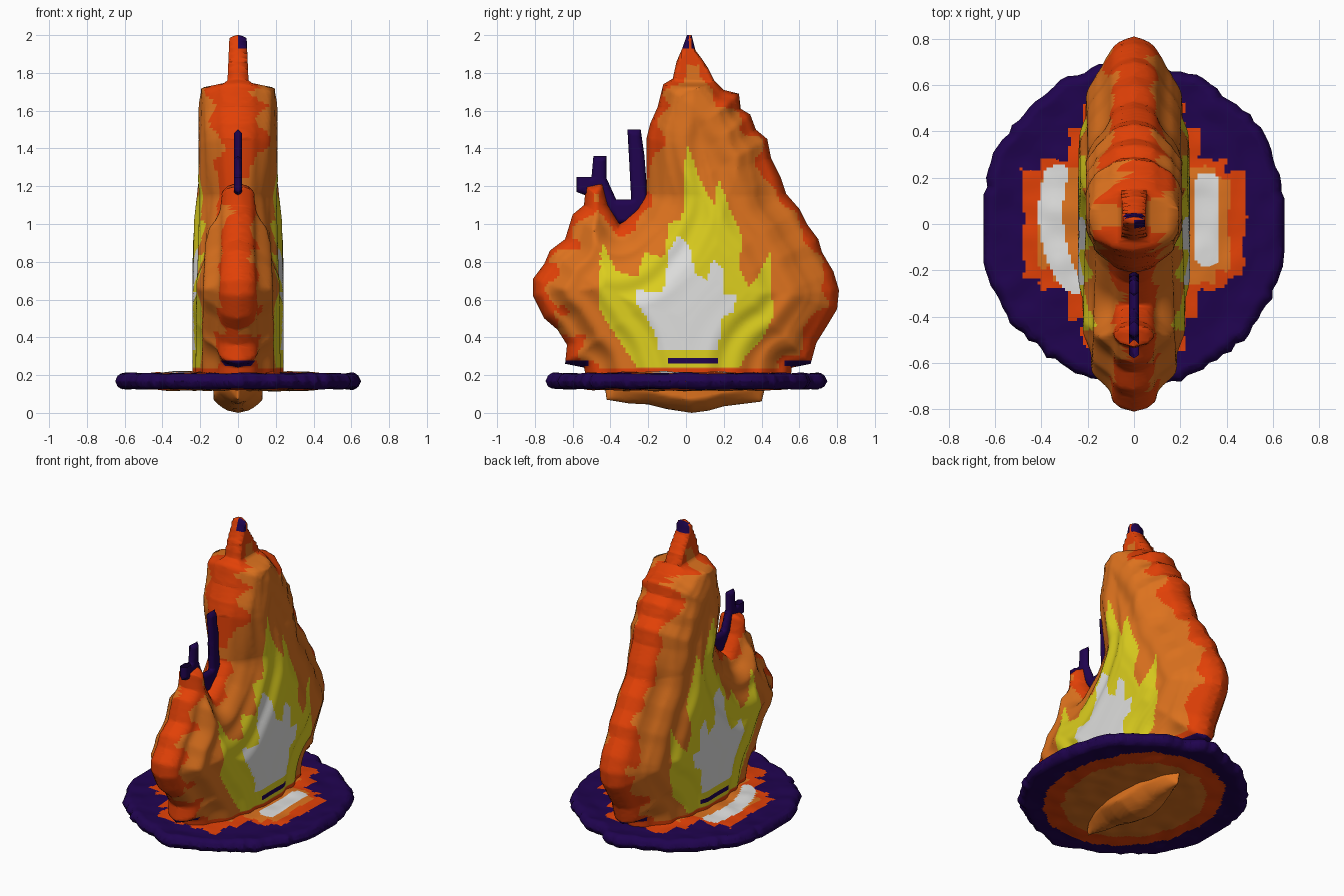
import bpy, bmesh, math
from mathutils import Vector, noise

if "Cube" in bpy.data.objects:
    bpy.data.objects.remove(bpy.data.objects["Cube"])


def material(name, rgb):
    m = bpy.data.materials.new(name)
    m.diffuse_color = (*rgb, 1)
    m.use_nodes = True
    m.node_tree.nodes["Principled BSDF"].inputs["Base Color"].default_value = m.diffuse_color
    return m


MATS = [material("orange", (0.72, 0.168, 0.013)), material("red", (0.76, 0.052, 0.002)),
        material("yellow", (0.72, 0.62, 0.013)), material("white", (0.74, 0.74, 0.73)),
        material("dark_purple", (0.014, 0.001, 0.078))]
ORANGE, RED, YELLOW, WHITE, PURPLE = range(5)


def edge_distance(u, v, line):
    best = 9
    for (ax, ay), (bx, by) in zip(line, line[1:]):
        dx, dy = bx - ax, by - ay
        t = max(0, min(1, ((u - ax) * dx + (v - ay) * dy) / (dx * dx + dy * dy)))
        best = min(best, math.hypot(u - ax - t * dx, v - ay - t * dy))
    return best


def inside(u, v, poly):
    hit = False
    for (ax, ay), (bx, by) in zip(poly, poly[1:] + poly[:1]):
        if (ay > v) != (by > v) and u < ax + (v - ay) * (bx - ax) / (by - ay):
            hit = not hit
    return hit


def interp(t, table):
    for (a, p), (b, q) in zip(table, table[1:]):
        if t <= b:
            return p + (q - p) * max(0, (t - a) / (b - a))
    return table[-1][1]


def pillow(name, line, step, place, paint):
    """Cut an outline into a fine grid and inflate it to both sides of its plane."""
    flat = bmesh.new()
    flat.faces.new([flat.verts.new((u, v, 0)) for u, v in line])
    flat.normal_update()
    bmesh.ops.triangulate(flat, faces=flat.faces[:])
    for axis in (0, 1):
        lo, hi = min(p[axis] for p in line), max(p[axis] for p in line)
        no = Vector((1 - axis, axis, 0))
        for i in range(1, int((hi - lo) / step) + 1):
            bmesh.ops.bisect_plane(flat, geom=flat.verts[:] + flat.edges[:] + flat.faces[:],
                                   plane_co=no * (lo + i * step + 0.0003), plane_no=no, dist=1e-5)
    flat.verts.index_update()
    uvd = [(v.co.x, v.co.y, edge_distance(v.co.x, v.co.y, line)) for v in flat.verts]
    bm = bmesh.new()
    front = [bm.verts.new(place(*p, 1)) for p in uvd]
    back = [front[i] if p[2] < 1e-4 else bm.verts.new(place(*p, -1)) for i, p in enumerate(uvd)]
    for f in flat.faces:
        ids = [v.index for v in f.verts]
        mid = [sum(uvd[i][k] for i in ids) / len(ids) for k in range(3)]
        for side, verts in ((1, front), (-1, back)):
            if side < 0 and all(uvd[i][2] < 1e-4 for i in ids):
                continue
            face = bm.faces.new([verts[i] for i in ids[::side]])
            face.material_index = paint(*mid, side)
            face.smooth = True
    bmesh.ops.recalc_face_normals(bm, faces=bm.faces[:])
    me = bpy.data.meshes.new(name)
    bm.to_mesh(me)
    bm.free()
    flat.free()
    for m in MATS:
        me.materials.append(m)
    ob = bpy.data.objects.new(name, me)
    bpy.context.collection.objects.link(ob)
    return ob


# Flame body: outline in (y, z), open along the bottom edge
FLAME = [(-.52, .15), (-.54, .24), (-.64, .26), (-.63, .36), (-.68, .44), (-.75, .5), (-.81, .62),
         (-.81, .71), (-.75, .79), (-.72, .86), (-.64, .92), (-.6, 1.05), (-.54, 1.1), (-.53, 1.2),
         (-.44, 1.22), (-.41, 1.1), (-.35, 1.0), (-.26, 1.08), (-.21, 1.16), (-.21, 1.45),
         (-.19, 1.53), (-.15, 1.62), (-.12, 1.74), (-.07, 1.77), (-.05, 1.86), (-.02, 1.93),
         (.005, 2.0), (.03, 2.0), (.05, 1.92), (.08, 1.88), (.12, 1.82), (.15, 1.76), (.2, 1.71),
         (.28, 1.69), (.29, 1.61), (.34, 1.58), (.37, 1.5), (.43, 1.45), (.45, 1.35), (.5, 1.25),
         (.53, 1.16), (.6, 1.08), (.64, 1.0), (.7, .92), (.72, .85), (.78, .75), (.81, .65),
         (.8, .55), (.74, .45), (.69, .37), (.66, .26), (.56, .24), (.55, .15)]
YELLOW_AREA = [(-.26, .24), (-.34, .36), (-.4, .45), (-.46, .55), (-.45, .92), (-.37, .75),
               (-.26, .72), (-.22, .85), (-.12, .82), (-.09, 1.0), (-.02, 1.03), (0, 1.44),
               (.08, 1.22), (.15, 1.1), (.17, 1.25), (.24, 1.06), (.3, .93), (.28, .78), (.33, .66),
               (.38, .72), (.45, .86), (.46, .5), (.4, .38), (.33, .32), (.28, .24)]
WHITE_AREA = [(-.15, .33), (-.16, .42), (-.26, .58), (-.26, .65), (-.12, .64), (-.09, .86),
              (-.04, .94), (.02, .88), (.05, .74), (.11, .7), (.14, .81), (.2, .76), (.2, .63),
              (.27, .62), (.25, .53), (.19, .5), (.17, .33)]
SWELL = [(0, 0), (.015, .055), (.04, .085), (.08, .105), (.16, .17), (.25, .2), (.45, .24)]


def flame_point(y, z, d, side):
    steep = interp(z, [(1.15, 1), (1.45, 1.7), (1.7, 2.6), (2, 2.6)])
    x = interp(d * steep, SWELL)
    x = min(x, interp(z, [(.9, .24), (1.15, .21), (1.3, .2), (1.72, .2), (1.75, .056), (2, .045)]))
    if y < -.38:
        x = min(x, interp(z, [(.85, .24), (1.0, .15), (1.2, .09)]))
    fold = .008 * math.sin(42 * d + 4 * z + 3 * y) * interp(d, [(0, 0), (.08, 1), (.36, 1), (.46, .1)])
    return side * max(0, x + fold * (z < 1.72)), y, z


def flame_paint(y, z, d, side):
    if z > 1.93 and (y > .024 or side > 0 and y < .012):
        return PURPLE
    if .245 < z < .275 and abs(y) > .52 or .258 < z < .285 and -.1 < y < .17:
        return PURPLE
    if inside(y, z, WHITE_AREA):
        return WHITE
    if inside(y, z, YELLOW_AREA):
        return YELLOW
    patch = noise.noise(Vector((y * 8, z * 8, side * 3)))
    low = .02 if z < .8 else 0
    return RED if d < .052 + low + .09 * patch or z < .235 or z > 1.84 else ORANGE


pillow("flame", FLAME, .014, flame_point, flame_paint)

# Dark charred sparks standing in the notch of the flame
SPARKS = [(-.58, 1.25), (-.58, 1.17), (-.45, 1.12), (-.36, 1.0), (-.31, 1.0), (-.2, 1.1), (-.22, 1.36),
          (-.24, 1.5), (-.31, 1.5), (-.3, 1.32), (-.29, 1.13), (-.37, 1.13), (-.42, 1.24),
          (-.42, 1.36), (-.49, 1.36), (-.5, 1.25)]
pillow("charred_sparks", SPARKS, .015,
       lambda y, z, d, s: (s * min(.022, d * 1.5), y, z), lambda *a: PURPLE)

# Ragged base disc, with a small bulge at the front and back
DISC = []
for i in range(120):
    a = math.tau * i / 119.1
    c, s = math.cos(a), math.sin(a)
    r = 1 + .03 * noise.noise(Vector((c * 6, s * 6, 2))) + .03 * noise.noise(Vector((c * 15, s * 15, 5)))
    ry = interp(abs(c), [(0, .745), (.1, .735), (.2, .69), (1, .69)])
    DISC.append((max(-.65, min(.65, .665 * r * c)), ry * r * s))


def disc_point(x, y, d, side):
    h = interp(d, [(0, 0), (.012, .028), (.035, .042), (.12, .036), (.3, .048)])
    bump = .009 * noise.noise(Vector((x * 9, y * 9, side))) * min(1, d / .05)
    return x, y, .168 + side * h + bump


def disc_paint(x, y, d, side):
    wob = .02 * noise.noise(Vector((x * 14, y * 14, side)))
    ax, ay = abs(x) + wob, abs(y) + wob
    if side < 0:
        r = math.hypot(x / .5, y / .58) + 2 * wob
        return ORANGE if r < .8 else RED if r < 1 else PURPLE
    # rounded white strips, the left one curved
    mid, reach, shift = (.315, .2, .02) if x > 0 else (.36 - .9 * (y - .05) ** 2, .275, -.02)
    if abs(abs(x) - mid) < .052 and math.hypot(max(0, abs(y - shift) - reach + .05), abs(x) - mid) < .055:
        return WHITE
    if ax < .41 and ay < .2 or ax < .35 and ay < .25 or ax < .2 and ay < .36:
        return ORANGE
    if ax < .48 and ay < .23 or ax < .4 and ay < .28 or ax < .28 and ay < .41 or ax < .22 and ay < .54:
        return RED
    return PURPLE


pillow("base_disc", DISC, .013, disc_point, disc_paint)

# Keel-shaped lump under the disc
KEEL = [(-.43, .14), (-.42, .07), (-.3, .05), (-.2, .045), (-.1, .02), (.03, .0), (.12, .012),
        (.2, .035), (.4, .06), (.42, .14)]
pillow("underside_lump", KEEL, .012,
       lambda y, z, d, s: (s * min(.13, .5 * math.sqrt(d)) * max(.2, 1 - (y / .45) ** 2), y, z),
       lambda *a: ORANGE)
